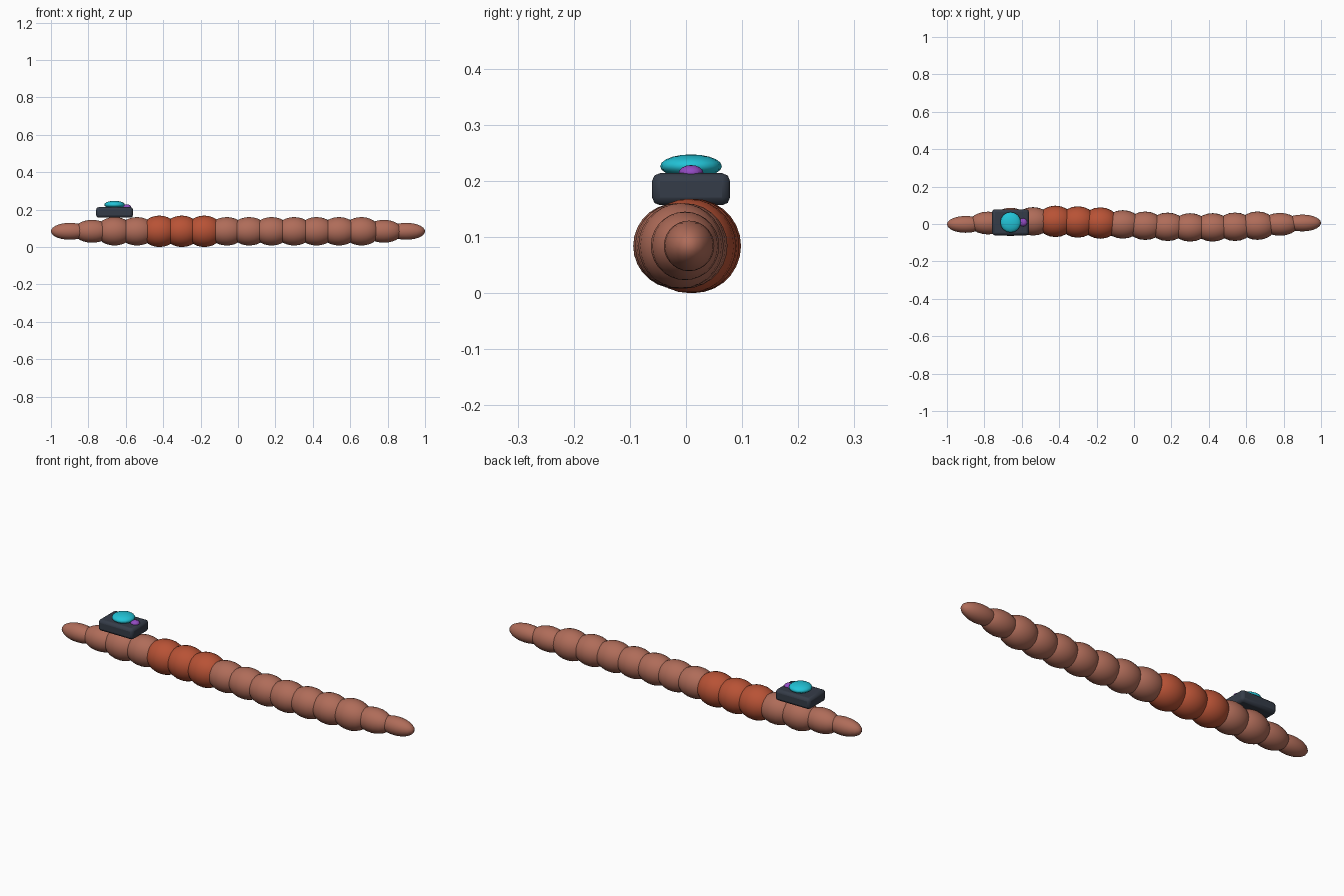
import bpy, math

if "Cube" in bpy.data.objects:
    bpy.data.objects.remove(bpy.data.objects["Cube"])


def material(name, rgb):
    m = bpy.data.materials.new(name)
    m.diffuse_color = (*rgb, 1)
    m.use_nodes = True
    m.node_tree.nodes["Principled BSDF"].inputs["Base Color"].default_value = m.diffuse_color
    return m


SKIN = material("skin_brown", (0.43, 0.15, 0.10))
BAND = material("band_rust", (0.48, 0.085, 0.036))
DARK = material("dark_slate", (0.036, 0.046, 0.066))
TEAL = material("lens_teal", (0.016, 0.55, 0.68))
PURPLE = material("light_purple", (0.29, 0.07, 0.54))


def finish(name, mat, angle):
    ob = bpy.context.object
    ob.name = name
    ob.data.materials.append(mat)
    bpy.ops.object.transform_apply(location=False, rotation=False, scale=True)
    bpy.ops.object.shade_smooth_by_angle(angle=math.radians(angle))
    return ob


def ellipsoid(name, loc, radii, mat, segments=20, rings=14):
    bpy.ops.mesh.primitive_uv_sphere_add(segments=segments, ring_count=rings, location=loc)
    bpy.context.object.scale = radii
    return finish(name, mat, 80)


# Body: overlapping segments along a gentle wave, tapered at both ends
COUNT = 16
MID_Z = 0.084
for i in range(COUNT):
    from_end = min(i, COUNT - 1 - i)
    is_band = 4 <= i <= 6
    radius = 0.084 if is_band else {0: 0.045, 1: 0.061}.get(from_end, 0.076)
    y = 0.0165 * math.sin(0.45 * i) - 0.002
    ellipsoid(f"{'band' if is_band else 'body'}_segment_{i + 1}",
              (-0.9 + 0.12 * i, y, MID_Z), (0.1, radius, radius),
              BAND if is_band else SKIN)

# Device case riding on the back
bpy.ops.mesh.primitive_cube_add(size=1, location=(-0.66, 0.009, 0.185))
case = bpy.context.object
case.scale = (0.197, 0.139, 0.057)
finish("device_case", DARK, 40)
bevel = case.modifiers.new("rounded_edges", 'BEVEL')
bevel.width = 0.014
bevel.segments = 2

# Lens dome and small indicator light
ellipsoid("lens_dome", (-0.66, 0.009, 0.226), (0.055, 0.055, 0.021), TEAL, 16, 10)
ellipsoid("indicator_light", (-0.593, 0.009, 0.214), (0.022, 0.022, 0.014), PURPLE, 12, 8)
